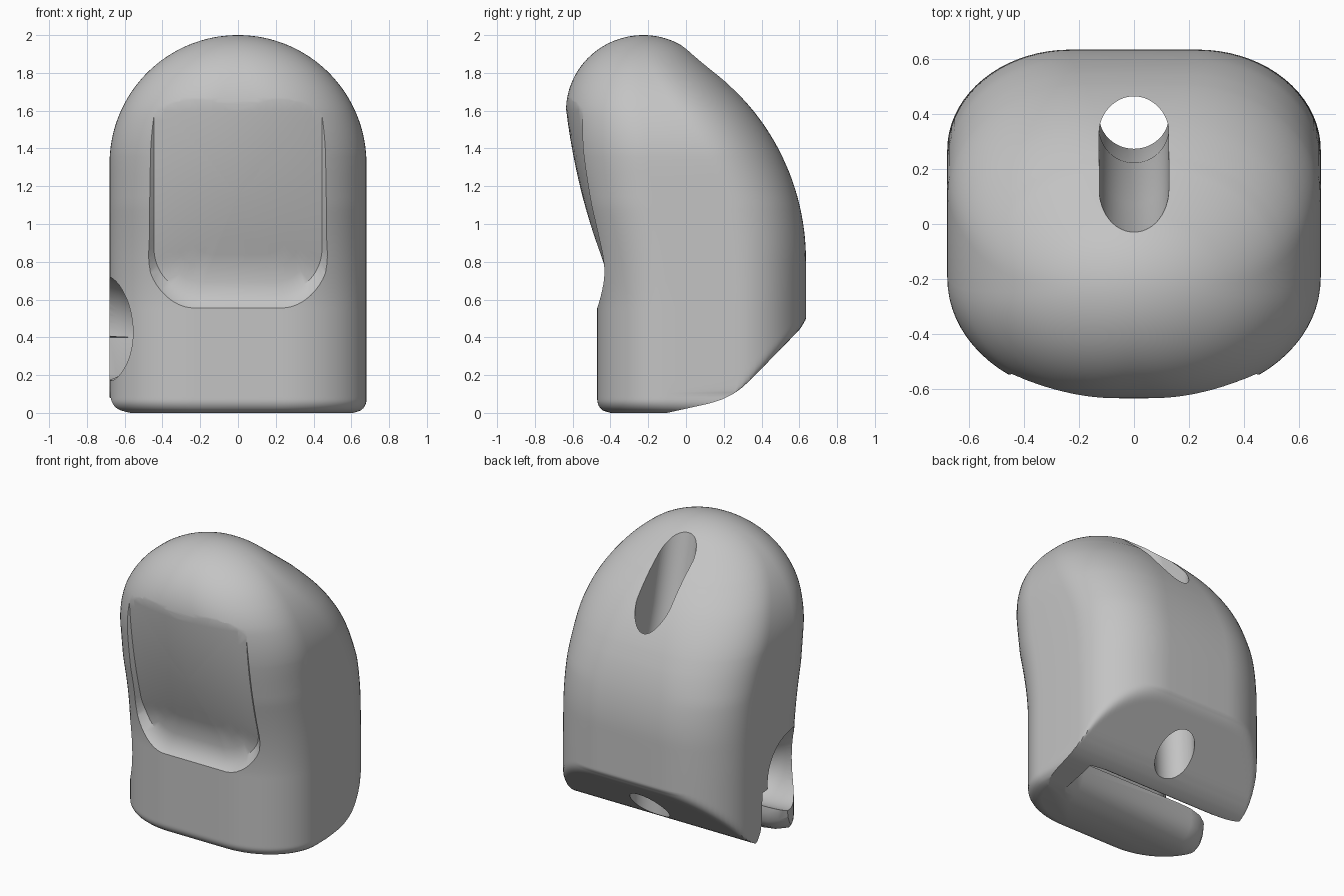
import bpy, bmesh
from math import sin, cos, pi, sqrt, radians

old = bpy.data.objects.get("Cube")
if old:
    bpy.data.objects.remove(old, do_unlink=True)

grey = bpy.data.materials.new("plain grey")
grey.use_nodes = True
grey.diffuse_color = (0.55, 0.55, 0.55, 1)
grey.node_tree.nodes["Principled BSDF"].inputs["Base Color"].default_value = grey.diffuse_color


def loft(name, rings):
    """Closed solid skinned through rings that share a point count."""
    bm = bmesh.new()
    loops = [[bm.verts.new(p) for p in ring] for ring in rings]
    n = len(loops[0])
    for a, b in zip(loops, loops[1:]):
        for i in range(n):
            j = (i + 1) % n
            bm.faces.new((a[i], a[j], b[j], b[i]))
    bm.faces.new(loops[0][::-1])
    bm.faces.new(loops[-1])
    bmesh.ops.remove_doubles(bm, verts=bm.verts, dist=0.0005)
    bmesh.ops.recalc_face_normals(bm, faces=bm.faces)
    mesh = bpy.data.meshes.new(name)
    bm.to_mesh(mesh)
    bm.free()
    mesh.materials.append(grey)
    obj = bpy.data.objects.new(name, mesh)
    bpy.context.scene.collection.objects.link(obj)
    return obj


def interp(points, t):
    """Piecewise linear lookup."""
    if t <= points[0][0]:
        return points[0][1]
    for (a, u), (b, v) in zip(points, points[1:]):
        if t <= b:
            return u + (v - u) * (t - a) / (b - a)
    return points[-1][1]


def soft_min(a, b, k=0.05):
    h = max(k - abs(a - b), 0) / k
    return min(a, b) - h * h * k / 4


# Sloping underside (z, y) and corner roundness by height
UNDER = [(0, -0.1), (0.05, 0.125), (0.07, 0.19), (0.1, 0.25), (0.13, 0.292),
         (0.17, 0.337), (0.48, 0.64), (0.6, 0.9)]
ROUND = [(1.1, 0.66), (1.6, 0.8), (2, 1)]


def body_front(z):
    s = min(max((z - 0.55) / 1.05, 0), 1)
    return -0.47 - 0.165 * s * s * (3 - 2 * s)


def body_ring(z):
    top = sqrt(max(0.16 - max(z - 1.6, 0) ** 2, 0))
    front = body_front(z) if z < 1.6 else -0.225 - top * 1.025
    back = 0.635
    if z > 0.81:
        back -= 1.258 - sqrt(1.258 ** 2 - (z - 0.81) ** 2)
    if z > 1.745:
        back = 0.222 - (z - 1.745) * 1.18
    if z > 1.907:
        back = -0.225 + top
    w = sqrt(0.68 ** 2 - max(z - 1.32, 0) ** 2)
    edge = max(0.07 - z, 0)
    inset = 0.07 - sqrt(0.07 ** 2 - edge ** 2)
    w, front = w - inset, front + inset
    mid, half = (front + back) / 2, (back - front) / 2
    f = interp(ROUND, z)
    ring = []
    for sx, sy, start in ((1, 1, 0), (-1, 1, 90), (-1, -1, 180), (1, -1, 270)):
        for i in range(19):
            a = radians(start + i * 5)
            x = w * (sx * (1 - f) + f * cos(a))
            y = mid + half * (sy * (1 - f) + f * sin(a))
            if z < 0.6:
                y = soft_min(y, interp(UNDER, z))
            ring.append((x, y, z))
    return ring


heights = [0.012 * i for i in range(50)]
heights += [0.62 + 0.035 * i for i in range(20)]
heights += [1.32 + 0.68 * sin(radians(a)) for a in range(3, 90, 2)]
body = loft("body", [body_ring(z) for z in heights])


# Shallow thumb rest with flared rim
def rest_y(x, z):
    t = max(z - 0.77, 0)
    return -0.43 - 0.37 * t + 0.15 * t * t + (0.2 + 0.28 * min(t, 1)) * x * x


def rest_outline(grow):
    w, low, r, top = 0.445 + grow, 0.63 - 1.5 * grow, 0.24 + grow, 1.66
    pts = [(-w + 2 * w * i / 16, top) for i in range(16)]
    pts += [(w, top + (low + r - top) * i / 14) for i in range(14)]
    for side, start in ((1, 0), (-1, 90)):
        for i in range(13):
            a = radians(start + i * 7.5)
            pts.append((side * (w - r) + r * cos(a), low + r - r * sin(a)))
    pts += [(-w, low + r + (top - low - r) * i / 14) for i in range(1, 14)]
    return pts


rings = []
for s in (0.03, 0.15, 0.3, 0.45, 0.6, 0.75, 0.88, 1):
    flat = [(x * s, 1.15 + (z - 1.15) * s) for x, z in rest_outline(0)]
    rings.append([(x, rest_y(x, z), z) for x, z in flat])
inner = rest_outline(0)
for grow, rise in ((0.04, 0.035), (0.065, 0.07)):
    rings.append([(x, rest_y(*p) - rise, z) for (x, z), p in zip(rest_outline(grow), inner)])
rings.append([(x, -1.2, z) for x, z in rest_outline(0.065)])
cutters = [loft("thumb_rest_cutter", rings)]


# Cross channel, flared forward at its open end and closed at the other
flare = [(-0.9, 0.28), (-0.68, 0.275), (-0.63, 0.262), (-0.58, 0.243), (-0.53, 0.22),
         (-0.47, 0.2), (-0.4, 0.191), (0.4, 0.19), (0.45, 0.175), (0.48, 0.14), (0.5, 0.08)]
steps = [2 * pi * i / 48 for i in range(48)]
cutters.append(loft("channel_cutter", [
    [(x, -0.06 - max(r - 0.19, 0) * 1.55 + r * cos(a),
      0.41 + max(r - 0.19, 0) * 0.4 + r * sin(a)) for a in steps]
    for x, r in flare]))

# Gap from the channel through the underside, with rounded lips that spread at the open end
front_lip = [(-0.25, -0.1), (-0.22, -0.01), (-0.13, 0.015), (-0.075, 0.05), (-0.045, 0.1),
             (-0.035, 0.16), (-0.05, 0.4)]
back_lip = [(0.1, 0.4), (0.105, 0.2), (0.12, 0.14), (0.15, 0.095), (0.2, 0.06), (0.25, -0.1)]
cutters.append(loft("gap_cutter", [
    [(x, y - spread, z + spread * 0.3) for y, z in front_lip] +
    [(x, y + spread * 0.4, z) for y, z in back_lip]
    for x, spread in ((-0.9, 0.12), (-0.68, 0.1), (-0.64, 0.05), (-0.58, 0.015), (-0.5, 0),
                      (0.38, 0), (0.5, -0.05))]))


# Cord hole that widens into a slot at the top
def slot(z, near, far, r=0.127):
    return [(r * cos(a), (far if sin(a) > 0 else near) + r * sin(a), z) for a in steps]


cutters.append(loft("cord_hole_cutter", [
    slot(-0.3, 0.43, 0.43), slot(0.2, 0.395, 0.395), slot(1, 0.35, 0.36),
    slot(1.5, 0.2, 0.335), slot(2.2, 0.04, 0.325)]))

bpy.ops.object.select_all(action="DESELECT")
bpy.context.view_layer.objects.active = body
body.select_set(True)
for cutter in cutters:
    mod = body.modifiers.new(cutter.name, "BOOLEAN")
    mod.operation = "DIFFERENCE"
    mod.solver = "EXACT"
    mod.object = cutter
    cutter.hide_render = True
    bpy.ops.object.modifier_apply(modifier=mod.name)
for cutter in cutters:
    bpy.data.objects.remove(cutter, do_unlink=True)
bpy.ops.object.shade_smooth_by_angle(angle=radians(35))
